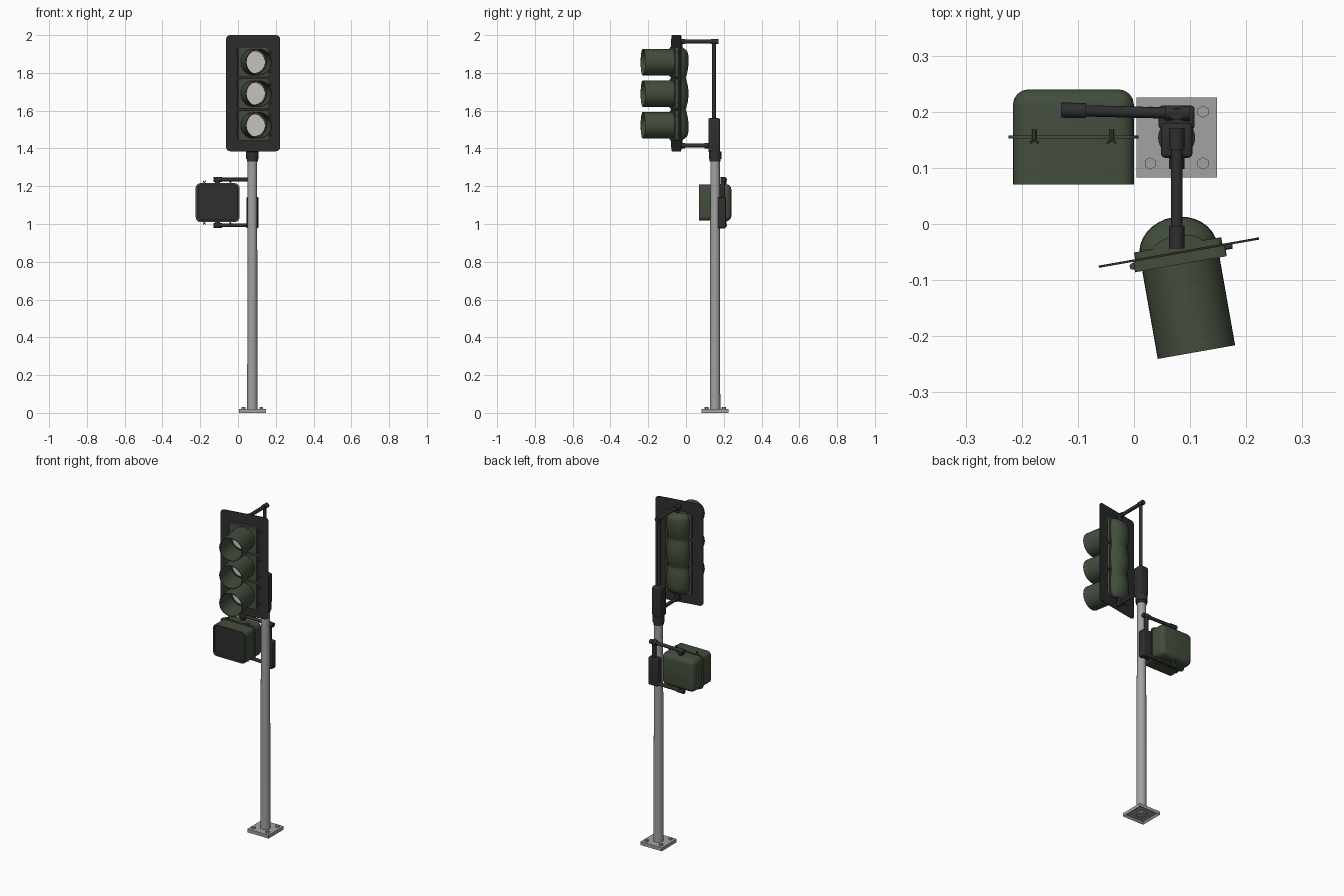
import bpy, bmesh, math
from mathutils import Matrix, Vector

cube = bpy.data.objects.get("Cube")
if cube:
    bpy.data.objects.remove(cube, do_unlink=True)


def material(name, r, g, b):
    m = bpy.data.materials.new(name)
    m.use_nodes = True
    m.diffuse_color = (r, g, b, 1)
    m.node_tree.nodes["Principled BSDF"].inputs["Base Color"].default_value = (r, g, b, 1)
    return m


green = material("dark green", 0.055, 0.075, 0.046)
black = material("black metal", 0.028, 0.028, 0.029)
steel = material("galvanised steel", 0.36, 0.36, 0.36)
glass = material("pale lens", 0.6, 0.58, 0.56)


def finish(name, bm, mats, matrix=None):
    bmesh.ops.recalc_face_normals(bm, faces=bm.faces[:])
    if matrix:
        bm.transform(matrix)
    me = bpy.data.meshes.new(name)
    bm.to_mesh(me)
    bm.free()
    ob = bpy.data.objects.new(name, me)
    bpy.context.scene.collection.objects.link(ob)
    for m in mats:
        me.materials.append(m)
    bpy.context.view_layer.objects.active = ob
    for o in bpy.context.selected_objects:
        o.select_set(False)
    ob.select_set(True)
    bpy.ops.object.shade_smooth_by_angle(angle=math.radians(35))
    return ob


def box_mesh(center, size):
    bm = bmesh.new()
    bmesh.ops.create_cube(bm, size=1)
    bm.transform(Matrix.Translation(center) @ Matrix.Diagonal((*size, 1)))
    return bm


def round_edges(bm, width, test, segments=4):
    edges = [e for e in bm.edges if test(*[v.co for v in e.verts])]
    bmesh.ops.bevel(bm, geom=edges, offset=width, segments=segments,
                    profile=0.5, affect='EDGES', clamp_overlap=True)


def along_y(a, b):
    return abs(a.y - b.y) > 1e-4


def box(name, center, size, mat, bevel=0, test=lambda a, b: True, matrix=None):
    bm = box_mesh(center, size)
    if bevel:
        round_edges(bm, bevel, test)
    return finish(name, bm, [mat], matrix)


def rod(name, start, end, r, mat, r2=None, segments=20, matrix=None):
    a, b = Vector(start), Vector(end)
    bm = bmesh.new()
    bmesh.ops.create_cone(bm, cap_ends=True, segments=segments, radius1=r,
                          radius2=r if r2 is None else r2, depth=(b - a).length)
    turn = (b - a).to_track_quat('Z', 'Y').to_matrix().to_4x4()
    bm.transform(Matrix.Translation((a + b) / 2) @ turn)
    return finish(name, bm, [mat], matrix)


def lathe(name, profile, mat, matrix):
    """Closed profile of (radius, height) spun about z."""
    bm = bmesh.new()
    n = 40
    rings = [[bm.verts.new((r * math.cos(math.tau * i / n), r * math.sin(math.tau * i / n), h))
              for i in range(n)] for r, h in profile]
    for k, ring in enumerate(rings):
        nxt = rings[(k + 1) % len(rings)]
        for i in range(n):
            j = (i + 1) % n
            bm.faces.new((ring[i], ring[j], nxt[j], nxt[i]))
    return finish(name, bm, [mat], matrix)


PX, PY = 0.076, 0.154

# Base plate with hollow underside, anchor bolts and pole
bm = box_mesh((PX, PY, 0.01), (0.143, 0.143, 0.02))
under = min(bm.faces, key=lambda f: f.calc_center_median().z)
bmesh.ops.inset_individual(bm, faces=[under], thickness=0.015)
bmesh.ops.translate(bm, verts=under.verts[:], vec=(0, 0, 0.012))
finish("base_plate", bm, [steel])
for sx in (-1, 1):
    for sy in (-1, 1):
        x, y = PX + sx * 0.047, PY + sy * 0.046
        rod("anchor_bolt", (x, y, 0.018), (x, y, 0.03), 0.011, steel, segments=6)
rod("pole", (PX, PY, 0.004), (PX, PY, 1.36), 0.0275, steel, 0.025, 32)

# Pole top collar and signal mount
rod("pole_collar", (PX, PY, 1.345), (PX, PY, 1.385), 0.033, black, segments=32)
rod("collar_skirt", (PX, PY, 1.33), (PX, PY, 1.347), 0.029, black, segments=32)
box("signal_mount", (PX, PY - 0.005, 1.47), (0.056, 0.062, 0.18), black, 0.008)
rod("riser_pipe", (PX, 0.148, 1.55), (PX, 0.148, 1.975), 0.0105, black)

# Upper and lower signal arms with thick end fittings
for z, back, inward in ((1.966, 0.165, -1), (1.415, 0.13, 1)):
    rod("signal_arm", (PX, back, z), (PX, -0.04, z), 0.0105, black)
    rod("arm_back_fitting", (PX, back + 0.006, z), (PX, back - 0.032, z), 0.014, black)
    rod("arm_front_fitting", (PX, -0.004, z), (PX, -0.044, z), 0.014, black)
    rod("arm_stub", (PX, -0.03, z), (PX, -0.03, z + inward * 0.045), 0.012, black)

# Signal head, built in its own frame and turned slightly
head = Matrix.Translation((0.08, -0.051, 0)) @ Matrix.Rotation(math.radians(10), 4, 'Z')
box("backplate", (0, 0, 1.6925), (0.29, 0.004, 0.615), black, 0.022, along_y, head)

centres = (1.857, 1.69, 1.522)
forward = Matrix.Rotation(math.radians(90), 4, 'X')
for z in centres:
    box("lens_door", (0, -0.01, z), (0.166, 0.022, 0.158), green, 0.006, along_y, head)
    box("rear_flange", (0, 0.007, z), (0.158, 0.014, 0.158), green, 0.012, along_y, head)
    at = head @ Matrix.Translation((0, 0, z)) @ forward
    lathe("visor", [(0.07, 0.015), (0.07, 0.18), (0.0665, 0.18), (0.0665, 0.015)], green, at)
    lathe("lens_ring", [(0.067, 0.015), (0.067, 0.036), (0.057, 0.042), (0.057, 0.015)], green, at)
    rod("lens", (0, -0.018, z), (0, -0.038, z), 0.059, glass, 0.057, 40, head)
    for dz in (-0.05, 0.05):
        rod("hinge", (-0.085, -0.01, z + dz - 0.012), (-0.085, -0.01, z + dz + 0.012),
            0.006, green, segments=10, matrix=head)
        rod("door_latch", (0.08, -0.004, z + dz), (0.096, -0.004, z + dz),
            0.006, green, segments=10, matrix=head)

# Rear shell: half-round sections that swell at each lens
bm = bmesh.new()
rows, steps = [], 16
for k, z in enumerate(sorted(centres)):
    for i in range(9):
        t = -1 + i / 4
        outer = (k == 0 and t < 0) or (k == 2 and t > 0)
        f = math.sqrt(1 - 0.8 * t ** 4) if outer else 1 - 0.25 * t * t
        w = 0.07 * (0.45 + 0.55 * f)
        height = z + t * (0.083 if not outer else 0.079)
        rows.append([bm.verts.new((w * math.cos(math.pi * a / steps),
                                   0.004 + 0.06 * f * math.sin(math.pi * a / steps), height))
                     for a in range(steps + 1)])
for lo, hi in zip(rows, rows[1:]):
    for a in range(steps):
        bm.faces.new((lo[a], lo[a + 1], hi[a + 1], hi[a]))
bm.faces.new(rows[0])
bm.faces.new(rows[-1])
finish("rear_shell", bm, [green], head)

# Pedestrian signal: rounded back, thin seam flange and a hood with a dark face
CX, CZ, SEAM = -0.108, 1.113, 0.155
box("crossing_back", (CX, 0.1975, CZ), (0.216, 0.085, 0.196), green, 0.028,
    lambda a, b: max(a.y, b.y) > 0.2)
box("crossing_flange", (CX, SEAM, CZ), (0.232, 0.006, 0.206), green, 0.025, along_y)
bm = box_mesh((CX, 0.1125, CZ), (0.216, 0.085, 0.19))
round_edges(bm, 0.022, along_y)
front = min(bm.faces, key=lambda f: f.calc_center_median().y)
bmesh.ops.inset_individual(bm, faces=[front], thickness=0.006)
inner = bmesh.ops.extrude_discrete_faces(bm, faces=[front])["faces"][0]
rim = [e for e in bm.edges if e.is_boundary]
bmesh.ops.translate(bm, verts=inner.verts[:], vec=(0, 0.012, 0))
inner.material_index = 1
bmesh.ops.bridge_loops(bm, edges=rim)
finish("crossing_hood", bm, [green, black])

# Wing clips on the seam, above and below
for x in (-0.178, -0.04):
    for s in (-1, 1):
        z = CZ + s * 0.104
        rod("clip_bolt", (x, 0.168, z), (x, 0.147, z), 0.004, green, segments=8)
        for d in (-1, 1):
            rod("clip_wing", (x, 0.15, z), (x + d * 0.007, 0.145, z + s * 0.012),
                0.0025, green, segments=6)

# Pedestrian signal bracket and arms
box("crossing_mount", (PX, 0.19, 1.06), (0.064, 0.042, 0.165), black, 0.006)
rod("mount_riser", (PX, 0.195, 1.13), (PX, 0.195, 1.248), 0.0115, black)
for z, s in ((1.235, -1), (0.993, 1)):
    rod("crossing_arm", (-0.1, 0.202, z), (0.09, 0.197, z), 0.01, black)
    rod("arm_outer_fitting", (-0.13, 0.203, z), (-0.086, 0.202, z), 0.0135, black)
    rod("arm_inner_fitting", (0.055, 0.198, z), (0.1, 0.197, z), 0.0135, black)
    rod("crossing_stub", (-0.108, 0.202, z), (-0.108, 0.202, z + s * 0.035), 0.013, black)
